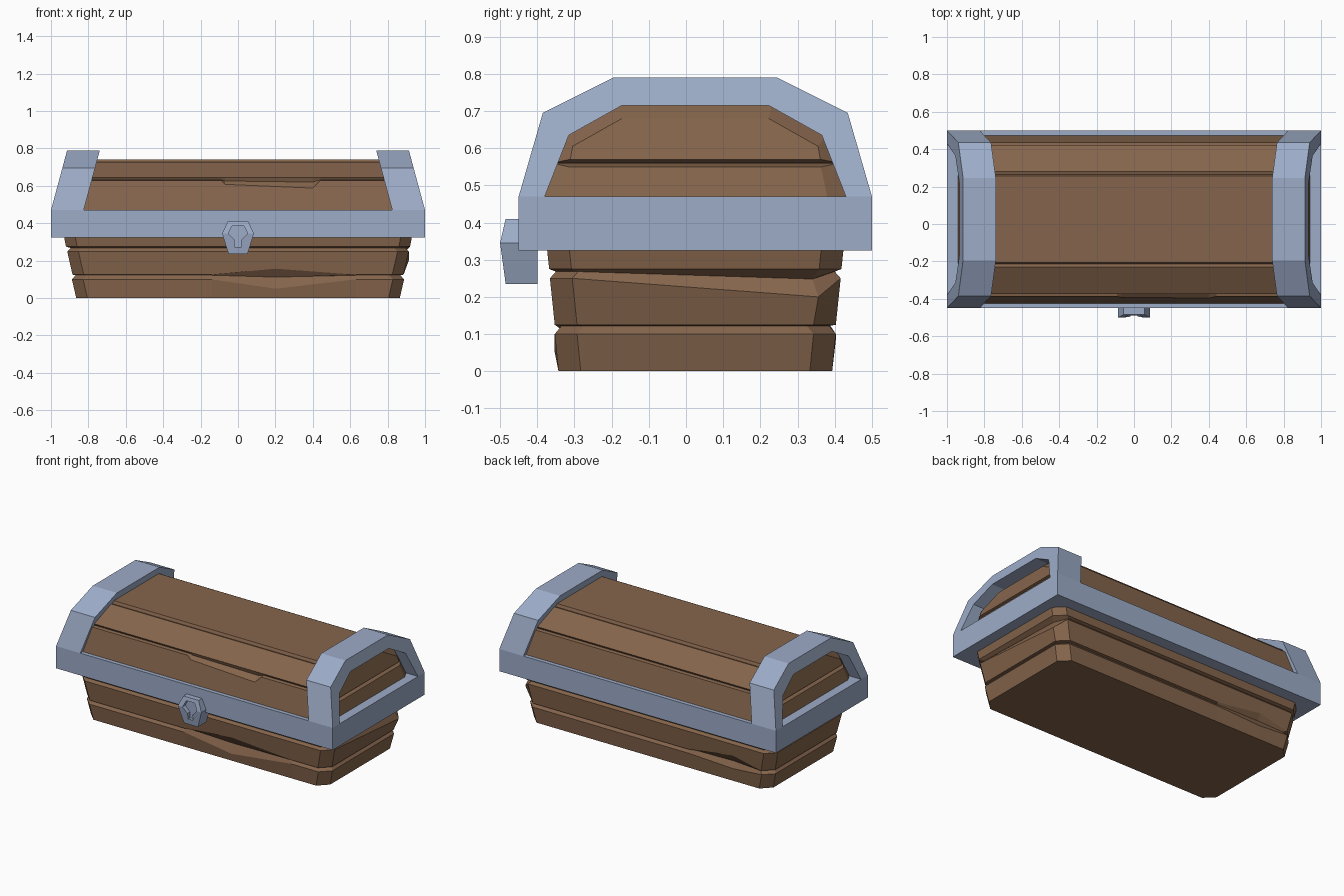
import bpy, bmesh

if "Cube" in bpy.data.objects:
    bpy.data.objects.remove(bpy.data.objects["Cube"])

CY = 0.025  # the chest box is set slightly behind the lock


def material(name, rgb):
    m = bpy.data.materials.new(name)
    m.diffuse_color = (*rgb, 1)
    m.use_nodes = True
    m.node_tree.nodes["Principled BSDF"].inputs["Base Color"].default_value = m.diffuse_color
    return m


WOOD = material("brown wood", (0.235, 0.130, 0.072))
METAL = material("blue grey metal", (0.335, 0.412, 0.575))


def loft(name, rings, mat, cyclic=False):
    """Skin closed rings of points; cap the ends, or join them if cyclic."""
    bm = bmesh.new()
    vs = [[bm.verts.new(p) for p in r] for r in rings]
    n = len(vs[0])
    pairs = list(zip(vs, vs[1:]))
    if cyclic:
        pairs.append((vs[-1], vs[0]))
    for a, b in pairs:
        for i in range(n):
            j = (i + 1) % n
            bm.faces.new((a[i], a[j], b[j], b[i]))
    if not cyclic:
        bm.faces.new(vs[0])
        bm.faces.new(vs[-1])
    bmesh.ops.recalc_face_normals(bm, faces=bm.faces)
    me = bpy.data.meshes.new(name)
    bm.to_mesh(me)
    bm.free()
    me.materials.append(mat)
    ob = bpy.data.objects.new(name, me)
    bpy.context.collection.objects.link(ob)
    return ob


# Plank body: rings of (z, half width, half depth), with chamfered corners
levels = [(0, .865, .368), (.10, .888, .378), (.122, .868, .360),
          (.125, .885, .378), (.25, .913, .391), (.268, .895, .375),
          (.275, .92, .393), (.34, .932, .40)]
# worn planks: (level, point index) -> change of height
worn = {(1, 2): -.05, (2, 2): -.01, (3, 2): .032,
        (1, 8): -.015, (2, 8): .005, (3, 8): .045,
        (4, 5): -.05, (5, 5): -.02}
rings = []
for k, (z, hx, hy) in enumerate(levels):
    c = .06
    pts = [(-hx + c, -hy), (-.14, -hy), (.2, -hy), (.63, -hy), (hx - c, -hy),
           (hx, hy - c), (hx - c, hy), (-.3, hy), (-.62, hy), (-hx + c, hy),
           (-hx, hy - c), (-hx, -hy + c)]
    pts.insert(5, (hx, -hy + c))
    shift = {(lv, i if i < 5 else i + 1): d for (lv, i), d in worn.items()}
    rings.append([(x, y + CY, z + shift.get((k, i), 0)) for i, (x, y) in enumerate(pts)])
loft("plank_body", rings, WOOD)

# Metal band round the middle
loft("metal_band", [[(sx, CY + sy * .475, z) for sx, sy in
                     ((-1, -1), (1, -1), (1, 1), (-1, 1))] for z in (.325, .47)], METAL)


def arch_x(z):
    return 1 - .27 * (z - .47)


# Arched metal straps at both ends of the lid
outer = [(-.475, .47), (-.41, .695), (-.22, .79), (.22, .79), (.41, .695), (.475, .47)]
inner = [(-.405, .47), (-.34, .635), (-.197, .715), (.197, .715), (.34, .635), (.405, .47)]
for s, side in ((-1, "left"), (1, "right")):
    rings = []
    for (yo, zo), (yi, zi) in zip(outer, inner):
        rings.append([(s * arch_x(zo), yo + CY, zo), (s * arch_x(zi), yi + CY, zi),
                      (s * (arch_x(zi) - .175), yi + CY, zi),
                      (s * (arch_x(zo) - .175), yo + CY, zo)])
    loft(side + "_lid_strap", rings, METAL)

# Lid planks: half profile mirrored, lofted along x, chipped on the front plank
half = [(.45, .465), (.412, .628), (.390, .632), (.398, .645),
        (.256, .727), (.240, .722), (.232, .74)]
profile = [(-y, z) for y, z in half] + [(y, z) for y, z in reversed(half)]
rings = []
for x, chip in ((-1, 0), (-.09, 0), (-.07, .02), (.40, .04), (.44, 0), (1, 0)):
    ring = []
    for i, (y, z) in enumerate(profile):
        px = x * (arch_x(z) - .09) if abs(x) == 1 else x
        if i == 1:
            y, z = y - chip * .23, z - chip
        if i == 2:
            z -= chip * .3
        ring.append((px, y + CY, z))
    rings.append(ring)
loft("lid_planks", rings, WOOD)

# Two bevelled planks closing each end of the lid
low = ([(.42, .465), (.385, .56)], [(.355, .468), (.338, .549)])
high = ([(.385, .56), (.352, .632), (.205, .715)], [(.336, .570), (.33, .605), (.197, .68)])
for s, side in ((-1, "left"), (1, "right")):
    for name, (base, face) in (("lower", low), ("upper", high)):
        rings = []
        for pts, depth in ((base, .092), (face, .06)):
            full = [(-y, z) for y, z in pts] + [(y, z) for y, z in reversed(pts)]
            rings.append([(s * (arch_x(z) - depth), y + CY, z) for y, z in full])
        loft(f"{side}_{name}_lid_end_plank", rings, WOOD)

# Lock plate with a recessed keyhole
plate = [(.055, .41), (.085, .345), (.068, .29), (.05, .235)]
hole = [(.030, .388), (.052, .345), (.018, .31), (.018, .272)]


def lock_ring(pts, depth):
    full = pts + [(-x, z) for x, z in reversed(pts)]
    return [(x, depth(z), z) for x, z in full]


def front(z):
    return -.5 + (.015 * (z - .345) / .065 if z > .345 else .015 * (.345 - z) / .11)


loft("lock", [lock_ring(plate, lambda z: -.40), lock_ring(plate, front),
              lock_ring(hole, front), lock_ring(hole, lambda z: -.47)], METAL)
